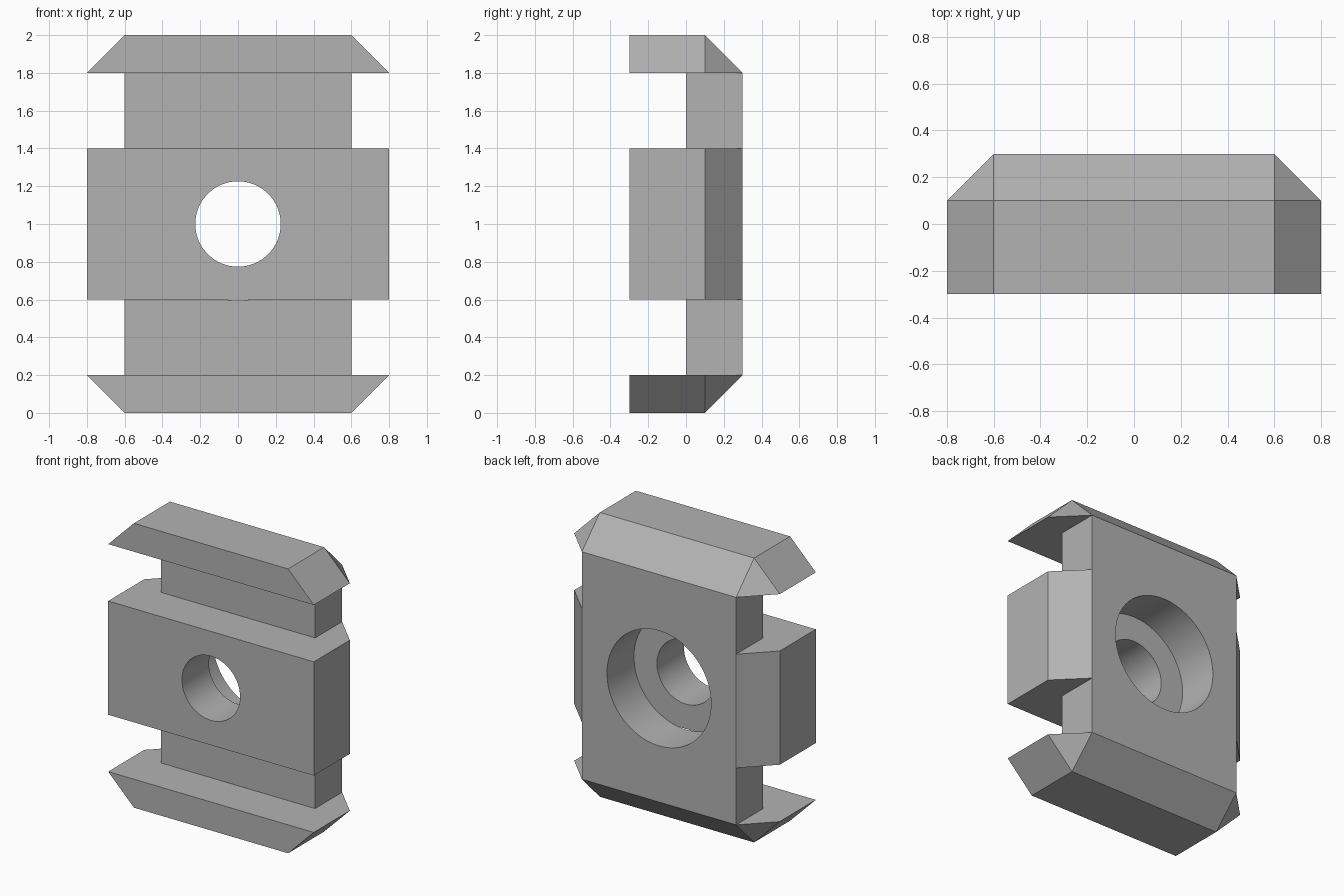
import bpy, bmesh, math
from mathutils import Matrix

cube = bpy.data.objects.get("Cube")
if cube:
    bpy.data.objects.remove(cube, do_unlink=True)

metal = bpy.data.materials.new("plain_grey")
metal.use_nodes = True
GREY = (0.45, 0.45, 0.45, 1)
metal.diffuse_color = GREY
metal.node_tree.nodes["Principled BSDF"].inputs["Base Color"].default_value = GREY


def make_object(name, bm):
    bmesh.ops.recalc_face_normals(bm, faces=bm.faces)
    mesh = bpy.data.meshes.new(name)
    bm.to_mesh(mesh)
    bm.free()
    mesh.materials.append(metal)
    obj = bpy.data.objects.new(name, mesh)
    bpy.context.collection.objects.link(obj)
    return obj


def groove_cutter(z0, z1):
    # U-shaped section that leaves only the thin web standing
    bm = bmesh.new()
    outline = [(-1, -1), (1, -1), (1, 1), (0.6, 1), (0.6, 0), (-0.6, 0), (-0.6, 1), (-1, 1)]
    face = bm.faces.new([bm.verts.new((x, y, z0)) for x, y in outline])
    ext = bmesh.ops.extrude_face_region(bm, geom=[face])
    verts = [v for v in ext["geom"] if isinstance(v, bmesh.types.BMVert)]
    bmesh.ops.translate(bm, verts=verts, vec=(0, 0, z1 - z0))
    return make_object("groove_cutter", bm)


def bore_cutter(radius, y0, y1):
    # Cylinder along y through the middle of the block
    bm = bmesh.new()
    place = Matrix.Translation((0, (y0 + y1) / 2, 1)) @ Matrix.Rotation(math.pi / 2, 4, "X")
    bmesh.ops.create_cone(bm, cap_ends=True, segments=96, radius1=radius, radius2=radius,
                          depth=y1 - y0, matrix=place)
    return make_object("bore_cutter", bm)


# Block with bevelled back edges and corners
bm = bmesh.new()
for sx in (-1, 1):
    for sz in (-1, 1):
        for y in (-0.3, 0.1):
            bm.verts.new((sx * 0.8, y, 1 + sz * 0.8))
            bm.verts.new((sx * 0.6, y, 1 + sz))
        bm.verts.new((sx * 0.6, 0.3, 1 + sz * 0.8))
bmesh.ops.convex_hull(bm, input=bm.verts)
bmesh.ops.dissolve_limit(bm, angle_limit=0.01, verts=bm.verts, edges=bm.edges)
block = make_object("slotted_block", bm)

# Grooves, through hole and counterbore
cutters = [groove_cutter(0.2, 0.6), groove_cutter(1.4, 1.8),
           bore_cutter(0.226, -1, 1), bore_cutter(0.405, 0, 1)]
bpy.context.view_layer.objects.active = block
for cutter in cutters:
    mod = block.modifiers.new("cut", "BOOLEAN")
    mod.operation = "DIFFERENCE"
    mod.solver = "EXACT"
    mod.object = cutter
    bpy.ops.object.modifier_apply(modifier=mod.name)
    bpy.data.objects.remove(cutter, do_unlink=True)

# Smooth bores, crisp edges
bpy.ops.object.select_all(action="DESELECT")
block.select_set(True)
bpy.ops.object.shade_smooth_by_angle(angle=math.radians(30))
